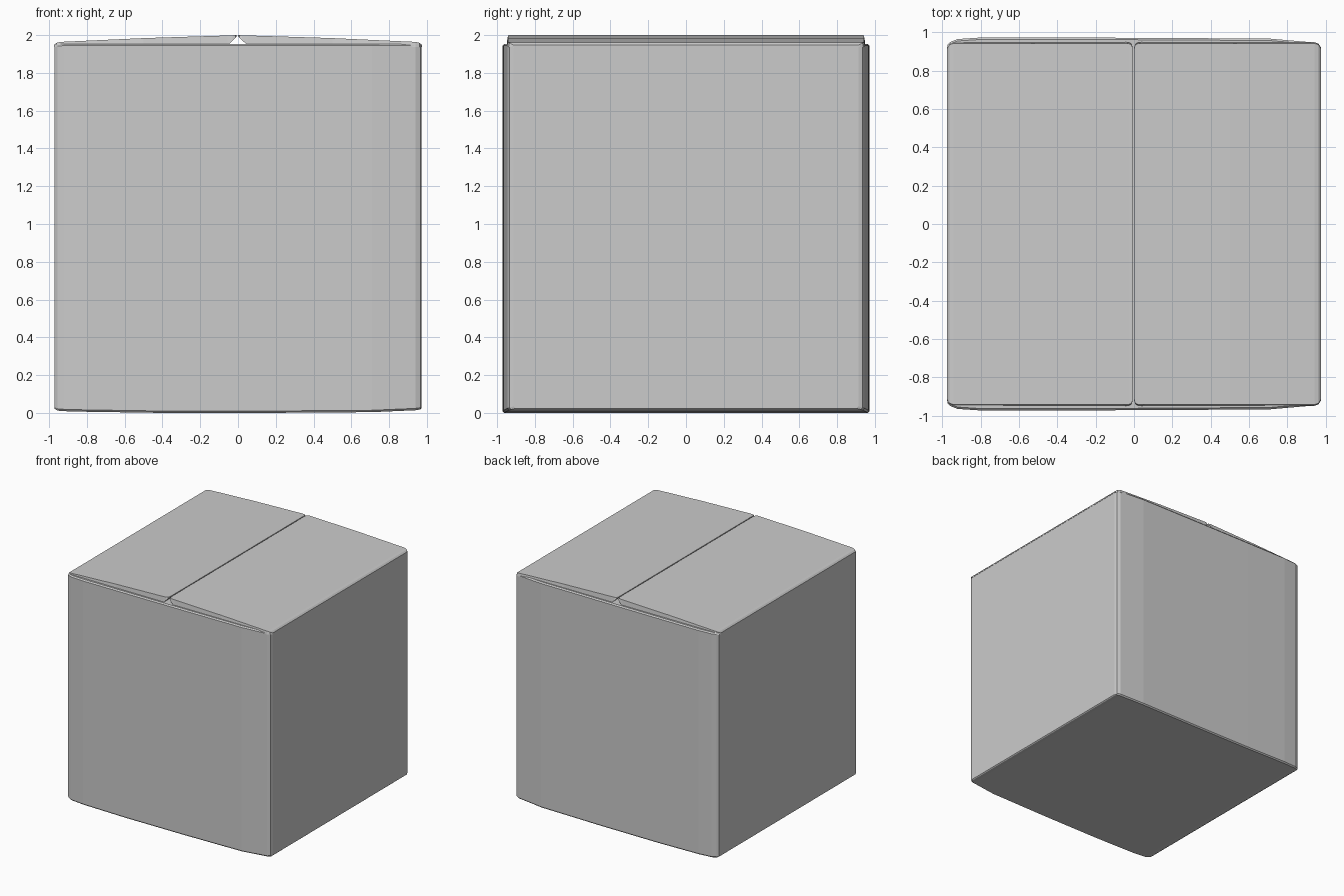
import bpy, bmesh

if "Cube" in bpy.data.objects:
    bpy.data.objects.remove(bpy.data.objects["Cube"])


def loft(name, sections):
    """Bridge closed yz outlines placed along x and cap both ends."""
    bm = bmesh.new()
    rings = [[bm.verts.new((x, y, z)) for y, z in pts] for x, pts in sections]
    n = len(rings[0])
    for a, b in zip(rings, rings[1:]):
        for i in range(n):
            j = (i + 1) % n
            bm.faces.new((a[i], a[j], b[j], b[i]))
    bm.faces.new(rings[0])
    bm.faces.new(rings[-1][::-1])
    bmesh.ops.recalc_face_normals(bm, faces=bm.faces[:])
    mesh = bpy.data.meshes.new(name)
    bm.to_mesh(mesh)
    bm.free()
    obj = bpy.data.objects.new(name, mesh)
    bpy.context.collection.objects.link(obj)
    return obj


def body_section(h, z0, z1, c=0.01):
    # Rectangle with small chamfers at the four long edges
    return [(-h + c, z0), (h - c, z0), (h, z0 + c), (h, z1 - c),
            (h - c, z1), (-h + c, z1), (-h, z1 - c), (-h, z0 + c)]


def flap_section(h, z0, z1):
    # Ends lean in slightly towards the top
    return [(-h - 0.006, z0), (h + 0.006, z0), (h, z1), (-h, z1)]


# Carton body with gently bulging front, back and base: x, half depth, bottom, top
body = [(-0.972, 0.935, 0.022, 1.945), (-0.955, 0.95, 0.012, 1.953),
        (-0.92, 0.964, 0.009, 1.954), (-0.80, 0.972, 0.006, 1.954),
        (-0.40, 0.972, 0.0, 1.954), (0.15, 0.970, 0.0, 1.954),
        (0.71, 0.966, 0.004, 1.954), (0.94, 0.946, 0.014, 1.954),
        (0.965, 0.935, 0.018, 1.952), (0.972, 0.912, 0.024, 1.945)]
loft("carton_body", [(x, body_section(h, a, b)) for x, h, a, b in body])

# Two closing flaps rising to the centre seam: distance from seam, half depth, bottom, top
flap = [(0.974, 0.915, 1.938, 1.948), (0.962, 0.934, 1.938, 1.959),
        (0.94, 0.942, 1.938, 1.964), (0.50, 0.942, 1.938, 1.984),
        (0.055, 0.942, 1.944, 1.998), (0.025, 0.941, 1.972, 1.999),
        (0.010, 0.934, 1.986, 2.0), (0.004, 0.915, 1.992, 2.0)]
for side, name in ((-1, "left_flap"), (1, "right_flap")):
    loft(name, [(side * d - 0.003 * (d < 0.03), flap_section(h, a, b))
                for d, h, a, b in flap])
